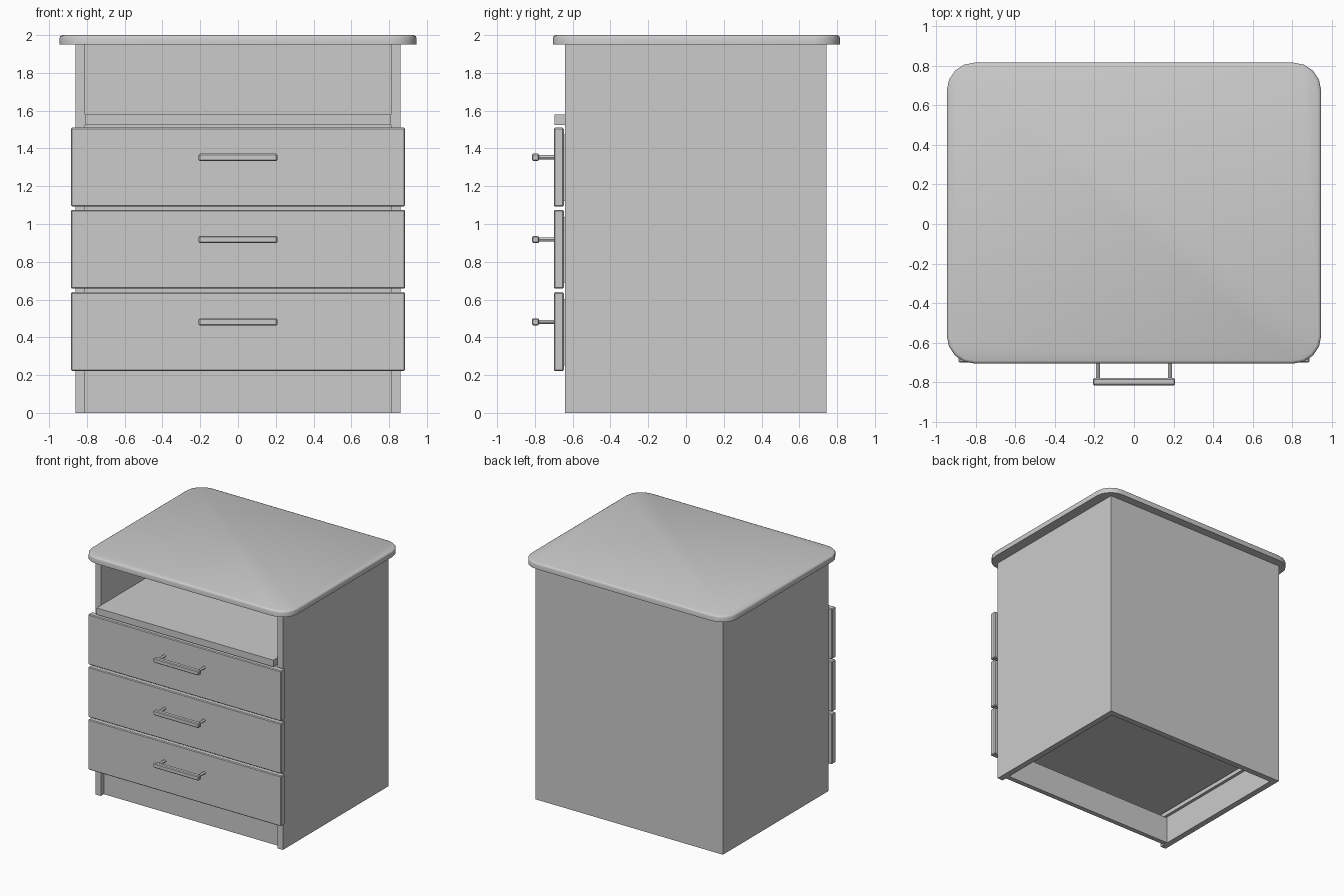
import bpy, bmesh, math

if "Cube" in bpy.data.objects:
    bpy.data.objects.remove(bpy.data.objects["Cube"])


def finish(name, bm):
    bmesh.ops.recalc_face_normals(bm, faces=bm.faces)
    me = bpy.data.meshes.new(name)
    bm.to_mesh(me)
    bm.free()
    ob = bpy.data.objects.new(name, me)
    bpy.context.collection.objects.link(ob)
    return ob


def box_bm(x, y, z):
    bm = bmesh.new()
    bmesh.ops.create_cube(bm, size=1)
    for v in bm.verts:
        v.co = [r[0] if c < 0 else r[1] for c, r in zip(v.co, (x, y, z))]
    return bm


def box(name, x, y, z, bevel=0.0):
    bm = box_bm(x, y, z)
    if bevel:
        bmesh.ops.bevel(bm, geom=bm.edges[:], offset=bevel, segments=1,
                        profile=0.5, affect='EDGES')
    return finish(name, bm)


def prism(name, pts, z0, z1):
    bm = bmesh.new()
    face = bm.faces.new([bm.verts.new((x, y, z0)) for x, y in pts])
    ext = bmesh.ops.extrude_face_region(bm, geom=[face])
    for v in ext['geom']:
        if isinstance(v, bmesh.types.BMVert):
            v.co.z = z1
    return finish(name, bm)


# Carcass: two sides and a back as one U-shaped profile
prism("carcass", [(-.86, -.64), (-.81, -.64), (-.81, .695), (.81, .695),
                  (.81, -.64), (.86, -.64), (.86, .745), (-.86, .745)], 0, 1.95)

# Top board with rounded corners and a softened upper rim
bm = box_bm((-.945, .945), (-.705, .815), (1.95, 2.0))
upright = [e for e in bm.edges if abs(e.verts[0].co.z - e.verts[1].co.z) > .01]
bmesh.ops.bevel(bm, geom=upright, offset=.14, segments=4, profile=.5, affect='EDGES')
rim = [e for e in bm.edges if all(v.co.z > 1.99 for v in e.verts)]
bmesh.ops.bevel(bm, geom=rim, offset=.015, segments=2, profile=.5, affect='EDGES')
top = finish("top_board", bm)
bpy.context.view_layer.objects.active = top
top.select_set(True)
bpy.ops.object.shade_smooth_by_angle(angle=math.radians(60))
top.select_set(False)

# Shelf under the open compartment, and the recessed plinth
box("open_shelf", (-.81, .81), (-.695, .695), (1.525, 1.58))
box("plinth", (-.81, .81), (-.60, -.56), (0, .225))


def drawer(i, z):
    box(f"drawer_front_{i}", (-.885, .885), (-.70, -.647), (z, z + .417), .006)

    # Open-topped drawer tray
    bm = box_bm((-.77, .77), (-.648, .66), (z + .03, z + .38))
    lid = [f for f in bm.faces if f.normal.z > .9]
    bmesh.ops.delete(bm, geom=lid, context='FACES')
    tray = finish(f"drawer_tray_{i}", bm)
    mod = tray.modifiers.new("walls", 'SOLIDIFY')
    mod.thickness, mod.offset = .03, -1

    # Runners on the side walls
    for side, s in (("left", -1), ("right", 1)):
        box(f"runner_{side}_{i}", sorted((s * .785, s * .81)), (-.60, .66),
            (z + .01, z + .05))

    # Handle: bar on two round posts
    h = z + .26
    box(f"handle_bar_{i}", (-.208, .208), (-.815, -.778), (h - .019, h + .019), .006)
    for side, s in (("left", -1), ("right", 1)):
        bpy.ops.mesh.primitive_cylinder_add(vertices=12, radius=.011, depth=.09,
                                            location=(s * .182, -.74, h),
                                            rotation=(math.pi / 2, 0, 0))
        post = bpy.context.object
        post.name = f"handle_post_{side}_{i}"
        bpy.ops.object.shade_smooth_by_angle()


for i in range(3):
    drawer(i + 1, .222 + i * .4355)
